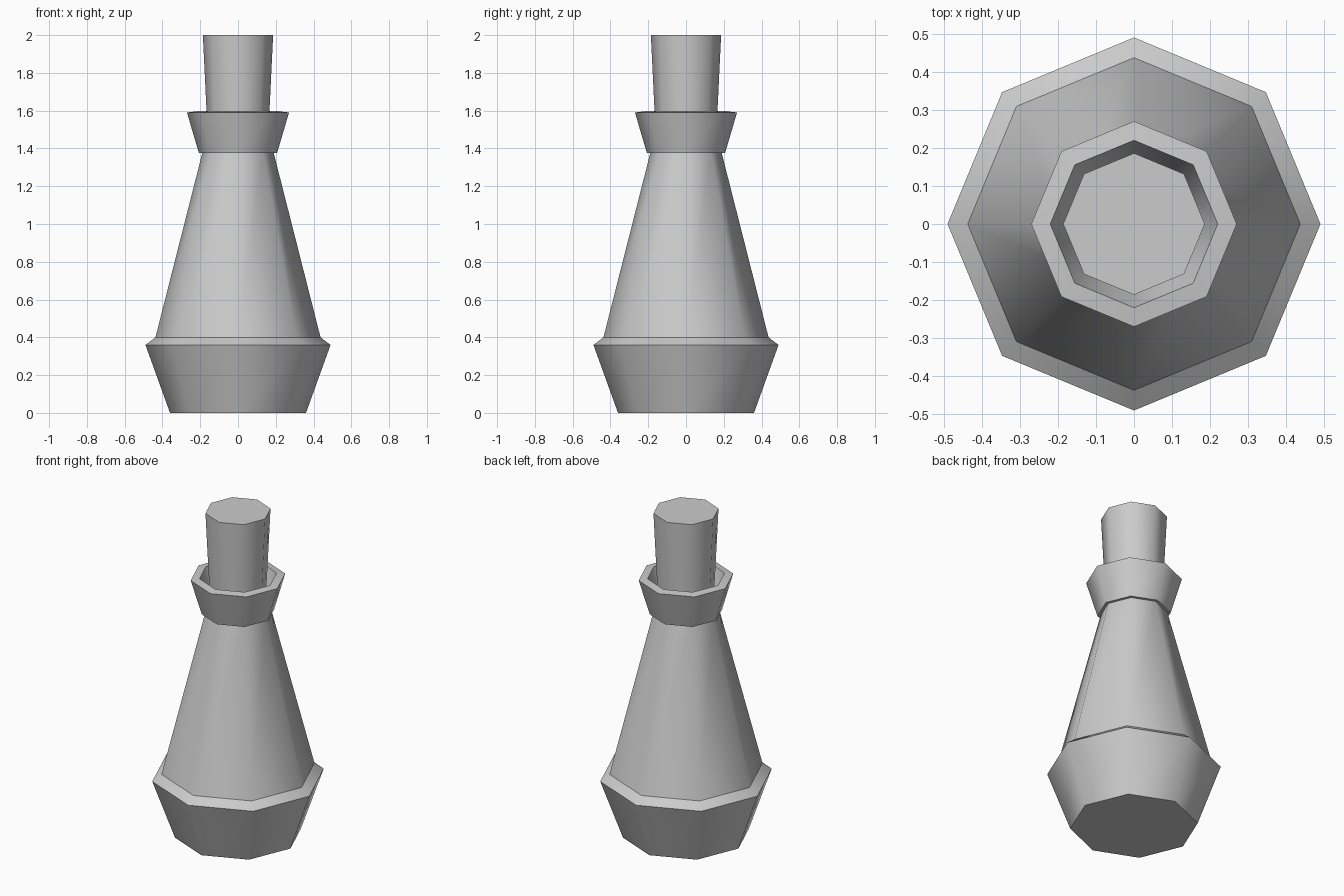
import bpy, bmesh, math

cube = bpy.data.objects.get("Cube")
if cube:
    bpy.data.objects.remove(cube, do_unlink=True)

SIDES = 8


def make_material(name, value):
    mat = bpy.data.materials.new(name)
    mat.use_nodes = True
    colour = (value, value, value, 1)
    mat.diffuse_color = colour
    mat.node_tree.nodes["Principled BSDF"].inputs["Base Color"].default_value = colour
    return mat


def lathe(name, profile, mat):
    """Turn (radius, height) points into a closed eight-sided solid, smooth around, sharp at rings."""
    bm = bmesh.new()
    rings = []
    for r, z in profile:
        angles = [math.tau * i / SIDES for i in range(SIDES)]
        rings.append([bm.verts.new((r * math.cos(a), r * math.sin(a), z)) for a in angles])
    for low, high in zip(rings, rings[1:]):
        for i in range(SIDES):
            j = (i + 1) % SIDES
            bm.faces.new((low[i], low[j], high[j], high[i])).smooth = True
    bm.faces.new(rings[0][::-1])
    bm.faces.new(rings[-1])
    ring_of = {v: k for k, ring in enumerate(rings) for v in ring}
    for e in bm.edges:
        e.smooth = ring_of[e.verts[0]] != ring_of[e.verts[1]]
    mesh = bpy.data.meshes.new(name)
    bm.to_mesh(mesh)
    bm.free()
    mesh.materials.append(mat)
    obj = bpy.data.objects.new(name, mesh)
    bpy.context.collection.objects.link(obj)
    return obj


grey = make_material("light grey", 0.6)

# Flared foot, bevelled shoulder, tapering body
lathe("bottle_body", [(0.36, 0), (0.49, 0.36), (0.437, 0.4), (0.188, 1.38)], grey)

# Flared collar with a hollow mouth
lathe("bottle_collar", [(0.207, 1.375), (0.27, 1.59), (0.22, 1.597), (0.165, 1.41)], grey)

# Stopper standing in the mouth
lathe("stopper", [(0.157, 1.4), (0.186, 2.0)], grey)
